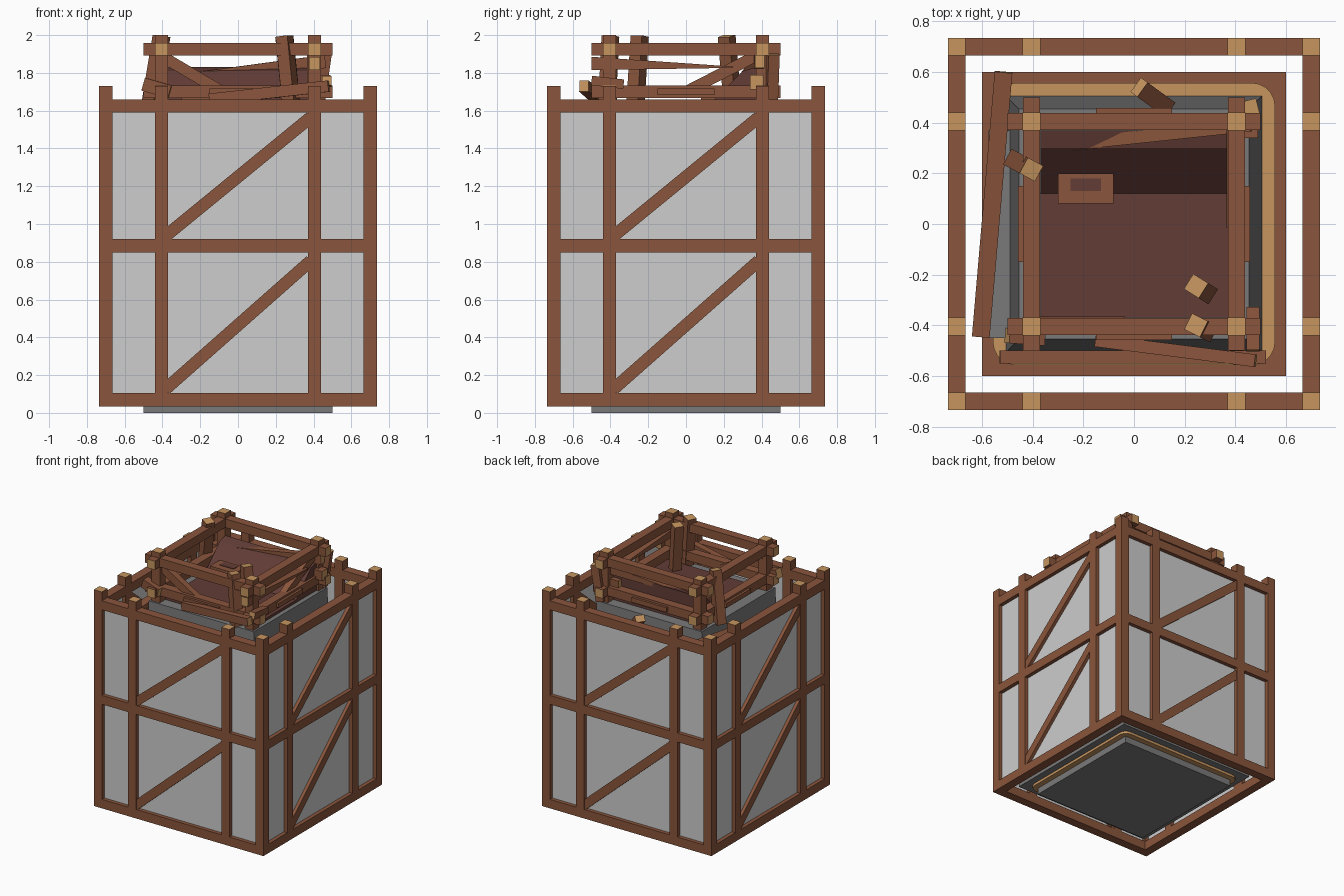
import bpy, bmesh, math
from mathutils import Vector, Matrix

if "Cube" in bpy.data.objects:
    bpy.data.objects.remove(bpy.data.objects["Cube"])


def mat(name, r, g, b):
    lin = [((c / 255 + 0.055) / 1.055) ** 2.4 for c in (r, g, b)]
    m = bpy.data.materials.new(name)
    m.diffuse_color = (*lin, 1)
    m.use_nodes = True
    m.node_tree.nodes["Principled BSDF"].inputs["Base Color"].default_value = m.diffuse_color
    return m


TIMBER = mat("timber brown", 138, 85, 60)
TAN = mat("end grain tan", 198, 149, 95)
CLOTH = mat("sheet light grey", 205, 205, 205)
STONE = mat("stone grey", 122, 122, 122)
RED = mat("floor dark red", 98, 60, 54)


def finish(name, bm, *mats):
    bmesh.ops.recalc_face_normals(bm, faces=bm.faces[:])
    me = bpy.data.meshes.new(name)
    bm.to_mesh(me)
    bm.free()
    for m in mats:
        me.materials.append(m)
    ob = bpy.data.objects.new(name, me)
    bpy.context.collection.objects.link(ob)
    return ob


def box(name, lo, hi, m, top=None):
    """Axis-aligned box, optionally with another material on its top."""
    lo, hi = Vector(lo), Vector(hi)
    bm = bmesh.new()
    bmesh.ops.create_cube(bm, size=1)
    for v in bm.verts:
        v.co = (lo + hi) / 2 + v.co * (hi - lo)
    bm.normal_update()
    if top:
        for f in bm.faces:
            f.material_index = int(f.normal.z > 0.9)
    return finish(name, bm, m, *([top] if top else []))


def beam(name, p, q, w=0.07, h=0.07, ends=True, tip=1.0):
    """Timber from p to q with tan cut ends; tip < 1 makes a splintered end."""
    p, q = Vector(p), Vector(q)
    d = q - p
    bm = bmesh.new()
    bmesh.ops.create_cube(bm, size=1)
    bm.normal_update()
    for f in bm.faces:
        f.material_index = int(ends and abs(f.normal.z) > 0.9)
    for v in bm.verts:
        s = tip if v.co.z > 0 else 1
        v.co = Vector((v.co.x * w, v.co.y * h * s, v.co.z * d.length))
    rot = d.to_track_quat('Z', 'Y').to_matrix().to_4x4()
    bm.transform(Matrix.Translation((p + q) / 2) @ rot)
    return finish(name, bm, TIMBER, TAN)


def rounded_slab(name, half, r, z0, z1, m):
    bm = bmesh.new()
    vs = []
    for k in range(4):
        a0 = k * math.pi / 2
        cx = (half - r) * (1 if k in (0, 3) else -1)
        cy = (half - r) * (1 if k in (0, 1) else -1)
        for i in range(6):
            a = a0 + i * math.pi / 10
            vs.append(bm.verts.new((cx + r * math.cos(a), cy + r * math.sin(a), z0)))
    f = bm.faces.new(vs)
    ext = bmesh.ops.extrude_face_region(bm, geom=[f])
    bmesh.ops.translate(bm, vec=(0, 0, z1 - z0),
                        verts=[g for g in ext['geom'] if isinstance(g, bmesh.types.BMVert)])
    return finish(name, bm, m)


def turned(k, x, y, z):
    return Matrix.Rotation(k * math.pi / 2, 3, 'Z') @ Vector((x, y, z))


# Outer scaffold: the same side repeated four times
for k in range(4):
    T = lambda x, y, z: turned(k, x, y, z)
    beam("scaffold_corner_post", T(-.7, -.7, .045), T(-.7, -.7, 1.73))
    for x in (-.405, .405):
        beam("scaffold_middle_post", T(x, -.7, .045), T(x, -.7, 1.73))
    for z in (.07, .885, 1.625):
        beam("scaffold_rail", T(-.735, -.7, z), T(.735, -.7, z), ends=False)
    for a, b in ((.125, .805), (.935, 1.565)):
        beam("scaffold_brace", T(-.385, -.7, a), T(.385, -.7, b), .06, .065, False)
    c = [T(-.69, -.705, .08), T(.69, -.695, 1.62)]
    lo = [min(c[0][i], c[1][i]) for i in range(3)]
    hi = [max(c[0][i], c[1][i]) for i in range(3)]
    box("scaffold_sheet", lo, hi, CLOTH)

# Ground base
box("base_plate", (-.5, -.5, 0), (.5, .5, .06), STONE)
rounded_slab("base_lip", .545, .06, .05, .075, TAN)
box("base_slab", (-.6, -.6, .07), (.6, .6, .11), STONE, TIMBER)
rounded_slab("base_path", .557, .09, .11, .118, TAN)

# Tapered stone tower body
bm = bmesh.new()
bmesh.ops.create_cone(bm, cap_ends=True, segments=4, radius1=.505 * math.sqrt(2),
                      radius2=.455 * math.sqrt(2), depth=1.5,
                      matrix=Matrix.Translation((0, 0, .86)) @ Matrix.Rotation(math.pi / 4, 4, 'Z'))
finish("stone_body", bm, STONE)
box("stone_side_ledge", (-.575, -.45, .11), (-.47, .37, .6), STONE)

# Dark red floor with a panel rising at the back
bm = bmesh.new()
prof = [(-.37, 1.58), (-.37, 1.63), (.12, 1.63), (.30, 1.81), (.37, 1.83), (.37, 1.58)]
rows = [[bm.verts.new((x, y, z)) for y, z in prof] for x in (-.37, .42)]
bm.faces.new(rows[0])
bm.faces.new(rows[1])
for i in range(6):
    j = (i + 1) % 6
    bm.faces.new((rows[0][i], rows[0][j], rows[1][j], rows[1][i]))
finish("red_floor", bm, RED)
box("floor_hatch", (-.3, .08, 1.62), (-.08, .2, 1.72), TIMBER)
box("hatch_opening", (-.25, .13, 1.715), (-.13, .18, 1.724), RED)

# Top platform frame
for k in range(4):
    T = lambda x, y, z: turned(k, x, y, z)
    beam("platform_post", T(-.405, -.405, 1.45), T(-.405, -.405, 2.0))
    for z in (1.7, 1.925):
        beam("platform_rail", T(-.5, -.405, z), T(.5, -.405, z), .068, .068)
    beam("platform_plaque", T(-.15, -.447, 1.70), T(.15, -.447, 1.70), .022, .036, False)

# Platform braces
beam("front_brace", (-.39, -.39, 1.88), (-.05, -.39, 1.68), .05, .06, False)
beam("right_brace", (.39, 0, 1.70), (.39, .39, 1.90), .05, .06, False)

# Loose leaning posts
for x, y, bx, by in ((.245, -.245, .285, -.27), (.245, -.40, .285, -.42), (-.405, .215, -.47, .25)):
    beam("leaning_post", (bx, by, 1.60), (x, y, 1.995))

# Broken and fallen planks
beam("broken_right_rail", (.405, -.5, 1.85), (.405, .25, 1.83), .06, .07, tip=.1)
beam("broken_back_rail", (.46, .39, 1.86), (-.3, .31, 1.79), .05, .07, tip=.1)
beam("fallen_left_plank", (-.515, .6, 1.58), (-.605, -.445, 1.48), .07, .04)
beam("fallen_front_plank", (-.15, -.46, 1.66), (.48, -.54, 1.73), .05, .06)
beam("low_front_plank", (-.53, -.525, 1.42), (.52, -.525, 1.38), .05, .05)
beam("fallen_back_plank", (.02, .54, 1.62), (.13, .46, 1.50), .07, .05)
beam("corner_stub_right", (.30, .375, 1.75), (.49, .375, 1.75), .07, .075)
beam("corner_stub_left", (-.5, -.44, 1.74), (-.36, -.45, 1.70), .06, .07)
beam("corner_stub_front", (.47, -.50, 1.76), (.47, -.33, 1.74), .05, .05)
beam("corner_stub_back", (.42, .45, 1.62), (.46, .46, 1.90), .06, .06)
